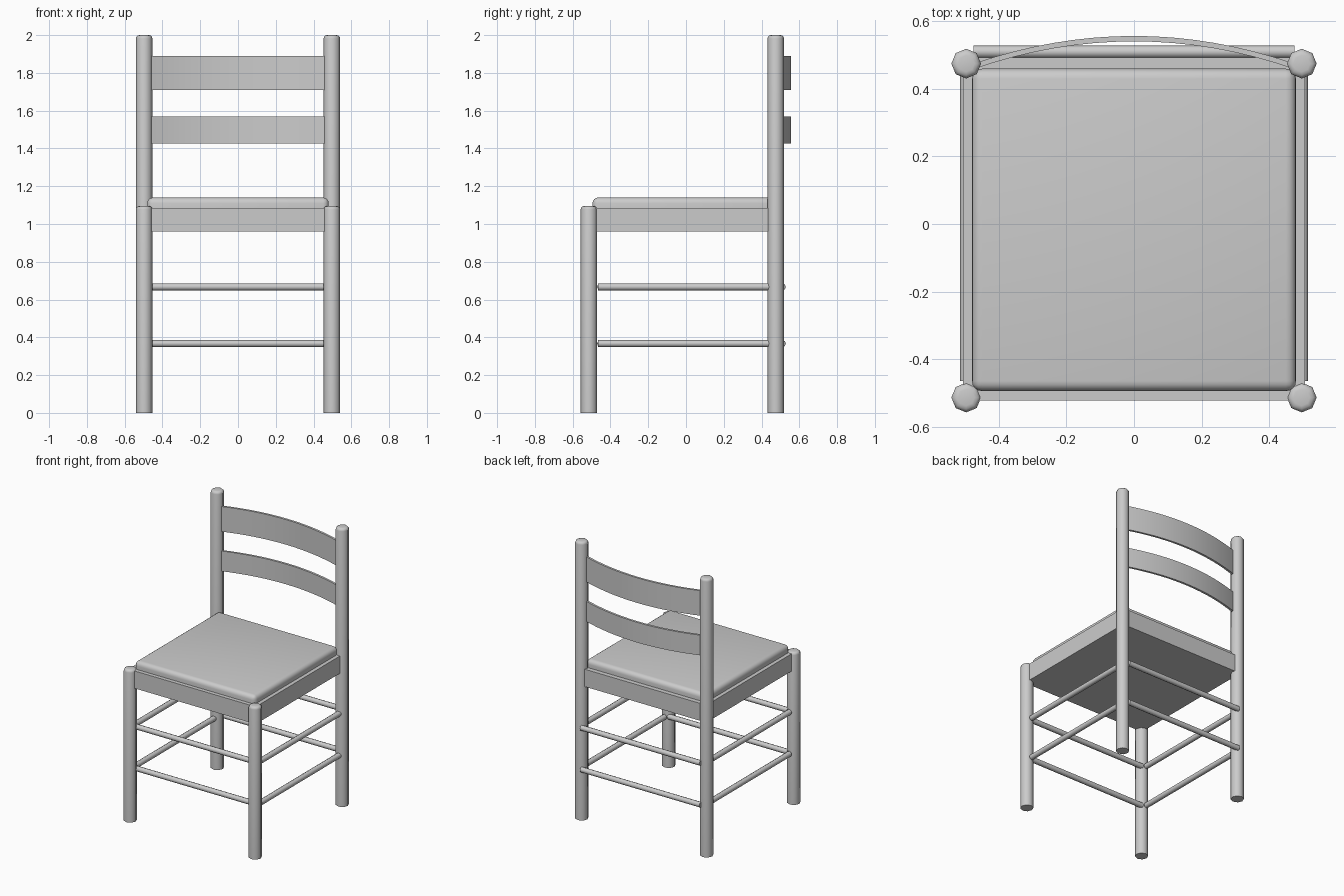
import bpy
import bmesh
import math
from mathutils import Matrix, Vector

if "Cube" in bpy.data.objects:
    bpy.data.objects.remove(bpy.data.objects["Cube"], do_unlink=True)

grey = bpy.data.materials.new("plain_grey")
grey.use_nodes = True
colour = (0.6, 0.6, 0.6, 1)
grey.diffuse_color = colour
grey.node_tree.nodes["Principled BSDF"].inputs["Base Color"].default_value = colour


def finish(name, bm):
    """Turn a bmesh into a shaded object."""
    bmesh.ops.recalc_face_normals(bm, faces=bm.faces)
    mesh = bpy.data.meshes.new(name)
    bm.to_mesh(mesh)
    bm.free()
    mesh.materials.append(grey)
    ob = bpy.data.objects.new(name, mesh)
    bpy.context.collection.objects.link(ob)
    bpy.ops.object.select_all(action="DESELECT")
    ob.select_set(True)
    bpy.context.view_layer.objects.active = ob
    bpy.ops.object.shade_smooth_by_angle(angle=math.radians(50))


def rod(name, start, end, radius, sides=8, round_top=0):
    start, end = Vector(start), Vector(end)
    axis = end - start
    bm = bmesh.new()
    bmesh.ops.create_cone(bm, cap_ends=True, segments=sides, radius1=radius,
                          radius2=radius, depth=axis.length)
    if round_top:
        rim = [e for e in bm.edges if all(v.co.z > 0 for v in e.verts)]
        bmesh.ops.bevel(bm, geom=rim, offset=round_top, segments=3,
                        profile=0.5, affect="EDGES")
    turn = axis.to_track_quat("Z", "Y").to_matrix().to_4x4()
    bm.transform(Matrix.Translation((start + end) / 2) @ turn)
    finish(name, bm)


def box(name, low, high, bevel=0):
    low, high = Vector(low), Vector(high)
    bm = bmesh.new()
    bmesh.ops.create_cube(bm, size=1)
    bm.transform(Matrix.Translation((low + high) / 2)
                 @ Matrix.Diagonal((*(high - low), 1)))
    if bevel:
        # Round the upright corners and the top rim
        edges = [e for e in bm.edges
                 if any(v.co.z > (low.z + high.z) / 2 for v in e.verts)]
        bmesh.ops.bevel(bm, geom=edges, offset=bevel, segments=4,
                        profile=0.5, affect="EDGES")
    finish(name, bm)


def slat(name, bottom, top, steps=16):
    """A backrest board bowed towards the back."""
    half, y_end, y_mid, thick = 0.475, 0.475, 0.557, 0.016
    bm = bmesh.new()
    rings = []
    for i in range(steps + 1):
        t = 2 * i / steps - 1
        y = y_mid + (y_end - y_mid) * t * t
        rings.append([bm.verts.new((half * t, y - d, z)) for d, z in
                      ((0, bottom), (0, top), (thick, top), (thick, bottom))])
    for a, b in zip(rings, rings[1:]):
        for k in range(4):
            n = (k + 1) % 4
            bm.faces.new((a[k], a[n], b[n], b[k]))
    bm.faces.new(rings[0])
    bm.faces.new(rings[-1])
    finish(name, bm)


LEG_X, FRONT_Y, BACK_Y = 0.497, -0.514, 0.475

# Legs
for side, s in (("left", 1), ("right", -1)):
    for place, y, height in (("front", FRONT_Y, 1.095), ("back", BACK_Y, 2.0)):
        rod(f"{place}_leg_{side}", (s * LEG_X, y, 0), (s * LEG_X, y, height),
            0.044, round_top=0.018)

# Seat frame, with its corners set into the legs, and the seat panel
box("seat_frame", (-0.507, -0.523, 0.96), (0.507, 0.493, 1.085))
box("seat", (-0.48, -0.495, 1.08), (0.48, 0.46, 1.14), bevel=0.03)

# Rungs, two levels on all four sides
for level, z in (("lower", 0.367), ("upper", 0.667)):
    for place, y in (("front", -0.485), ("back", 0.51)):
        rod(f"{level}_{place}_rung", (-0.475, y, z), (0.475, y, z), 0.019)
    for side, s in (("left", 1), ("right", -1)):
        rod(f"{level}_side_rung_{side}", (s * LEG_X, -0.465, z),
            (s * LEG_X, 0.45, z), 0.019)

# Backrest
slat("upper_back_slat", 1.71, 1.89)
slat("lower_back_slat", 1.425, 1.57)
